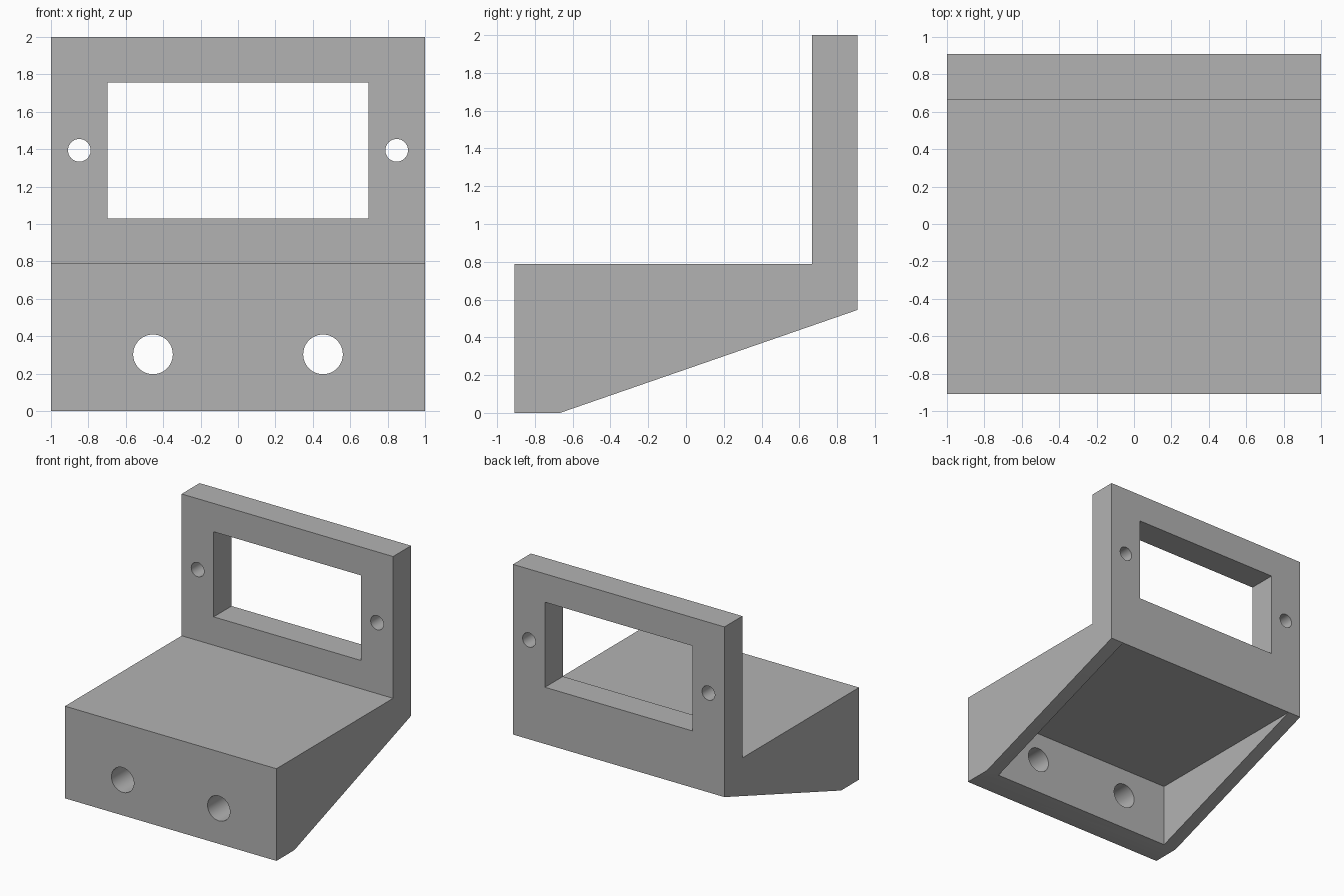
import bpy
import bmesh
import math

cube = bpy.data.objects.get("Cube")
if cube:
    bpy.data.objects.remove(cube, do_unlink=True)

U = 2 / 33                    # one design unit
WALL = 4 * U                  # plate thickness
BACK, FRONT = 15 * U, -15 * U
DECK, CEILING = 13 * U, 9 * U

grey = bpy.data.materials.new("plain grey")
grey.use_nodes = True
colour = (0.45, 0.45, 0.45, 1)
grey.diffuse_color = colour
grey.node_tree.nodes["Principled BSDF"].inputs["Base Color"].default_value = colour


def prism(name, profile, half_width):
    """Extrude a side profile of (y, z) points across x."""
    bm = bmesh.new()
    face = bm.faces.new([bm.verts.new((-half_width, y, z)) for y, z in profile])
    grown = bmesh.ops.extrude_face_region(bm, geom=[face])
    verts = [v for v in grown["geom"] if isinstance(v, bmesh.types.BMVert)]
    bmesh.ops.translate(bm, verts=verts, vec=(2 * half_width, 0, 0))
    bmesh.ops.recalc_face_normals(bm, faces=bm.faces)
    mesh = bpy.data.meshes.new(name)
    bm.to_mesh(mesh)
    bm.free()
    mesh.materials.append(grey)
    obj = bpy.data.objects.new(name, mesh)
    bpy.context.collection.objects.link(obj)
    return obj


def box_profile(y0, y1, z0, z1):
    return [(y0, z0), (y1, z0), (y1, z1), (y0, z1)]


def hole_cutter(name, x, y, z, radius):
    bpy.ops.mesh.primitive_cylinder_add(
        vertices=48, radius=radius, depth=3 * WALL,
        location=(x, y, z), rotation=(math.pi / 2, 0, 0))
    obj = bpy.context.object
    obj.name = name
    obj.data.materials.append(grey)
    return obj


# Solid bracket: upright back plate, deck and sloping underside
bracket = prism("bracket", [
    (FRONT, 0), (FRONT + WALL, 0), (BACK, CEILING), (BACK, 2),
    (BACK - WALL, 2), (BACK - WALL, DECK), (FRONT, DECK)], 1)

# Hollow under the deck, between thin side gussets
cutters = [prism("underside_pocket",
                 box_profile(FRONT + WALL, BACK, -WALL, CEILING), 1 - WALL / 2)]

# Rectangular window in the back plate
cutters.append(prism("window_opening",
                     box_profile(BACK - 2 * WALL, BACK + WALL, 17 * U, 29 * U), 11.5 * U))

# Screw holes beside the window and mounting holes in the front wall
for side, label in ((-1, "right"), (1, "left")):
    cutters.append(hole_cutter(label + "_screw_hole", side * 14 * U,
                               BACK - WALL / 2, 23 * U, U))
    cutters.append(hole_cutter(label + "_mounting_hole", side * 7.5 * U,
                               FRONT + WALL / 2, 5 * U, 1.75 * U))

bpy.ops.object.select_all(action="DESELECT")
bpy.context.view_layer.objects.active = bracket
bracket.select_set(True)
for cutter in cutters:
    cut = bracket.modifiers.new(cutter.name, "BOOLEAN")
    cut.operation = "DIFFERENCE"
    cut.solver = "EXACT"
    cut.object = cutter
    bpy.ops.object.modifier_apply(modifier=cut.name)
for cutter in cutters:
    bpy.data.objects.remove(cutter, do_unlink=True)

# Smooth hole walls, crisp edges everywhere else
bpy.ops.object.shade_smooth_by_angle(angle=math.radians(30))
